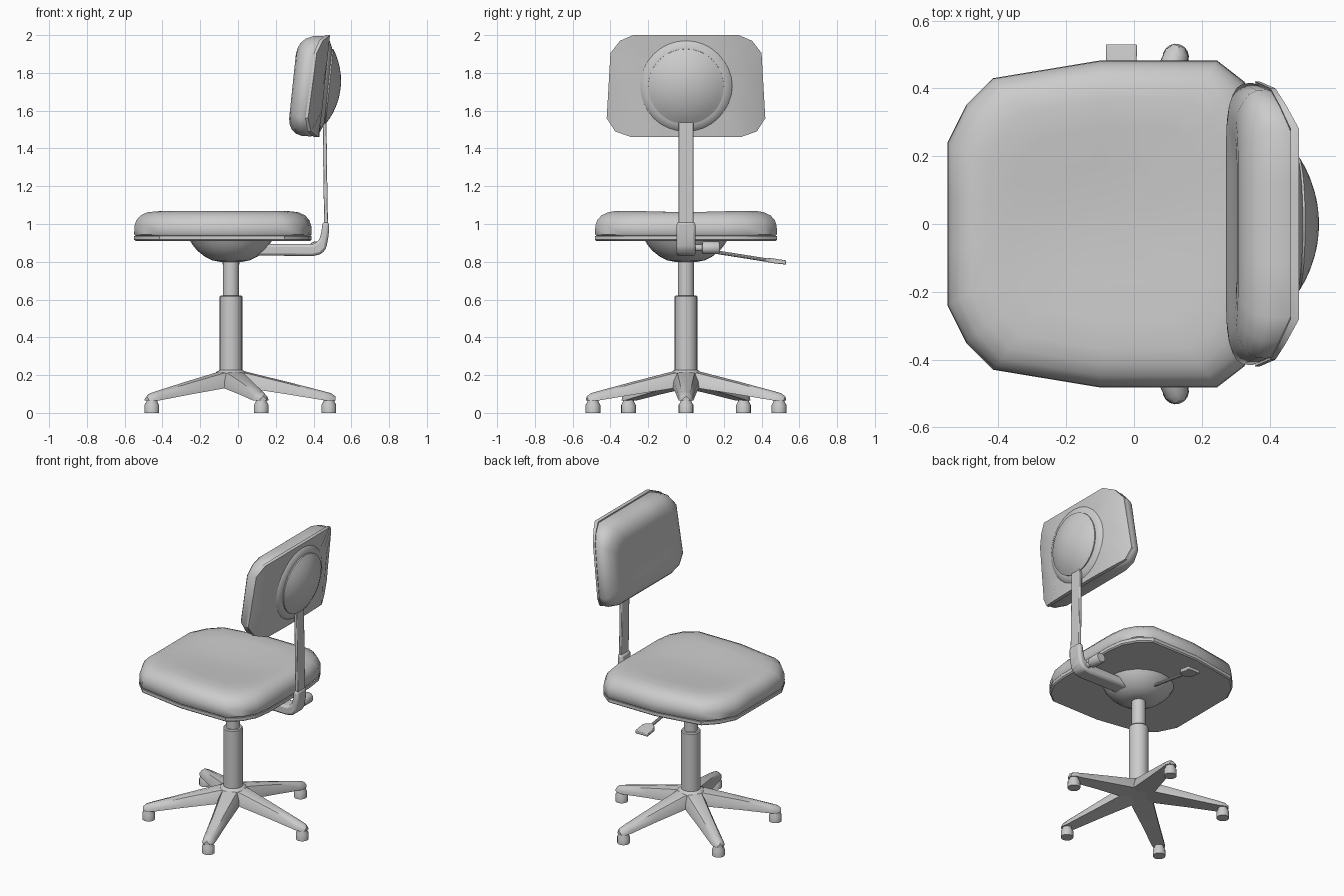
import bpy, bmesh, math
from mathutils import Vector, Matrix

if "Cube" in bpy.data.objects:
    bpy.data.objects.remove(bpy.data.objects["Cube"])

CX = -0.037  # column axis


def finish(name, bm, angle=35, bevel=0):
    bmesh.ops.recalc_face_normals(bm, faces=bm.faces[:])
    me = bpy.data.meshes.new(name)
    bm.to_mesh(me)
    bm.free()
    ob = bpy.data.objects.new(name, me)
    bpy.context.collection.objects.link(ob)
    if bevel:
        m = ob.modifiers.new("bevel", 'BEVEL')
        m.width = bevel
        m.segments = 2
    bpy.ops.object.select_all(action='DESELECT')
    ob.select_set(True)
    bpy.context.view_layer.objects.active = ob
    bpy.ops.object.shade_smooth_by_angle(angle=math.radians(angle))
    return ob


def loft(name, rings, angle=35, bevel=0, matrix=None):
    """Bridge a stack of equal-length rings and cap both ends."""
    bm = bmesh.new()
    vs = [[bm.verts.new(p) for p in r] for r in rings]
    n = len(vs[0])
    for a, b in zip(vs, vs[1:]):
        for i in range(n):
            j = (i + 1) % n
            bm.faces.new((a[i], a[j], b[j], b[i]))
    bm.faces.new(vs[0][::-1])
    bm.faces.new(vs[-1])
    if matrix:
        bm.transform(matrix)
    return finish(name, bm, angle, bevel)


def lathe(name, profile, matrix, sides=24, angle=35):
    rings = [[(r * math.cos(2 * math.pi * i / sides), r * math.sin(2 * math.pi * i / sides), z)
              for i in range(sides)] for r, z in profile]
    return loft(name, rings, angle, matrix=matrix)


def aim(start, direction):
    q = Vector(direction).to_track_quat('Z', 'Y')
    return Matrix.Translation(start) @ q.to_matrix().to_4x4()


# Seat: outline in plan, mirrored over y, stacked with insets
half = [(-.55, .24), (-.495, .35), (-.415, .43), (-.10, .482), (.245, .482),
        (.325, .42), (.375, .33), (.39, .22)]
side = half + [(.39, .08)]
seat_outline = [(-.55, .08)] + side
seat_outline += [(x, -y) for x, y in reversed(seat_outline)]


def seat_ring(inset, z, dip=0):
    sx, sy = 1 - inset / .47, 1 - inset / .482
    return [(-.08 + (x + .08) * sx, y * sy, z - dip * (1 - min(1, abs(y) / .4))) for x, y in seat_outline]


loft("seat_board", [seat_ring(.008, .91), seat_ring(0, .917), seat_ring(0, .937)])
loft("seat_cushion", [seat_ring(.01, .935), seat_ring(.0, .945), seat_ring(.002, .99), seat_ring(.012, 1.02),
                      seat_ring(.035, 1.046), seat_ring(.07, 1.062), seat_ring(.115, 1.07, .008),
                      seat_ring(.2, 1.066, .012), seat_ring(.32, 1.055, .005), seat_ring(.44, 1.049)], 50)

# Backrest: outline in y/z, tilted and wrapped forward at the sides
right = [(.12, 2.0), (.28, 2.0), (.35, 1.97), (.40, 1.905), (.41, 1.73), (.42, 1.56),
         (.375, 1.49), (.29, 1.46), (.12, 1.46)]
back_outline = right + [(-y, z) for y, z in reversed(right)]


def back_ring(inset, depth, dish=0):
    """depth is measured forward from the rear face of the board."""
    out = []
    for y, z in back_outline:
        y, z = y * (1 - inset / .42), 1.73 + (z - 1.73) * (1 - inset / .27)
        wrap = .5 * max(0, abs(y) - .28) * max(0, 1 - depth / .16)
        out.append((.487 + .105 * (z - 2) - depth - wrap + dish, y, z))
    return out


loft("backrest_board", [back_ring(.12, 0), back_ring(0, 0), back_ring(0, .025), back_ring(.12, .025)])
loft("backrest_cushion", [back_ring(.1, .025), back_ring(.008, .025), back_ring(.004, .045), back_ring(.006, .09),
                          back_ring(.018, .125), back_ring(.04, .15), back_ring(.07, .165),
                          back_ring(.10, .17), back_ring(.15, .168), back_ring(.22, .162)], 50)

# Round cover on the rear of the backrest
normal = (1, 0, -.105)
lathe("cover_base", [(.245, -.005), (.24, .002), (.205, .018), (.1, .018)], aim((.459, 0, 1.73), normal), 32)
R, h = .2, .06
S = (R * R + h * h) / (2 * h)
top_angle = math.asin(R / S)
dome = [(R, .016)] + [(max(.002, S * math.sin(top_angle * (1 - k / 6))),
                       .025 + S * math.cos(top_angle * (1 - k / 6)) - S + h) for k in range(7)]
lathe("cover_dome", dome, aim((.459, 0, 1.73), normal), 32)

# Flat upright bar
loft("back_bar", [[(x - .01, -.04, z), (x + .01, -.04, z), (x + .01, .04, z), (x - .01, .04, z)]
                  for x, z in ((.467, .95), (.462, 1.25), (.458, 1.58))], bevel=.004)

# Bent support arm, side profile extruded across y
arm = [(0, .835), (.395, .83), (.44, .84), (.467, .87), (.48, .94), (.483, 1.01), (.447, 1.01),
       (.442, .96), (.43, .915), (.40, .893), (.15, .893), (0, .893)]
loft("support_arm", [[(x, y, z) for x, z in arm] for y in (-.05, .05)], bevel=.014)

# Adjusting knob on the elbow
lathe("knob", [(.018, 0), (.018, .04), (.031, .042), (.034, .05), (.034, .125), (.03, .132)],
      aim((.41, .045, .874), (0, 1, 0)), 16)

# Height lever with flat paddle
lever = Vector((0, .38, -.06))
lathe("lever_rod", [(.01, 0), (.01, lever.length)], aim((CX, .06, .867), lever), 10)
loft("lever_paddle", [[(CX + sx * w, y, z + sz * t) for sx, sz in ((-1, -1), (1, -1), (1, 1), (-1, 1))]
                      for y, w, z, t in ((.42, .016, .811, .010), (.45, .044, .807, .013),
                                         (.53, .046, .796, .011))], bevel=.004)

# Bowl under the seat and the two-part gas column
up = Matrix.Translation((CX, 0, 0))
lathe("seat_bowl", [(.06, .80), (.10, .808), (.14, .828), (.18, .86), (.205, .892), (.217, .912)], up)
lathe("column_upper", [(.043, .60), (.043, .82)], up)
lathe("column_lower", [(.06, .16), (.06, .615), (.055, .622), (.04, .622)], up)

# Star base: five tapering legs with feet
lathe("base_hub", [(.10, .135), (.105, .16), (.08, .215), (.06, .228)], up, 20)
for i in range(5):
    turn = up @ Matrix.Rotation(math.radians(72 * i), 4, 'Z')
    rings = []
    for r, wb, wt, zb, zt in ((0, .07, .05, .14, .228), (.08, .07, .045, .132, .218), (.30, .052, .032, .098, .164),
                              (.49, .040, .024, .067, .115), (.53, .036, .020, .065, .104),
                              (.552, .018, .010, .066, .088)):
        zm = zb + (zt - zb) * .4
        rings.append([(r, -wb, zb), (r, wb, zb), (r, wb * .95, zm), (r, wt, zt - .008), (r, 0, zt),
                      (r, -wt, zt - .008), (r, -wb * .95, zm)])
    loft(f"base_leg_{i + 1}", rings, 40, matrix=turn)
    lathe(f"foot_{i + 1}", [(.039, 0), (.039, .042), (.029, .06), (.029, .08)],
          turn @ Matrix.Translation((.518, 0, 0)), 16)
